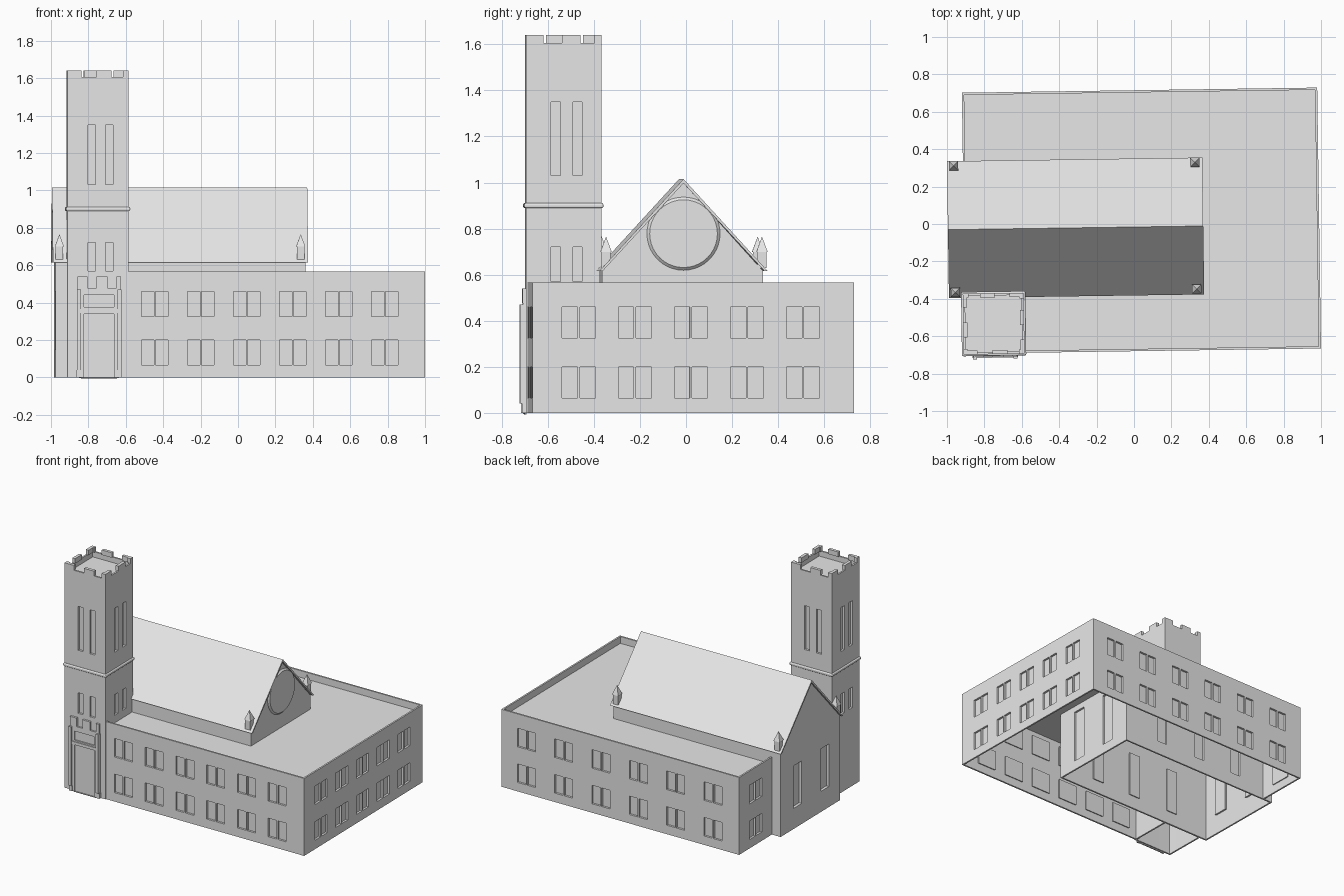
import bpy, bmesh, math
from mathutils import Vector, Matrix

cube = bpy.data.objects.get("Cube")
if cube:
    bpy.data.objects.remove(cube, do_unlink=True)

TURN = 0.0145      # whole building stands slightly turned on its plot

stone = bpy.data.materials.new("pale_grey_stone")
stone.use_nodes = True
GREY = (0.8, 0.8, 0.8, 1)
stone.diffuse_color = GREY
stone.node_tree.nodes["Principled BSDF"].inputs["Base Color"].default_value = GREY


def finish(name, bm):
    mesh = bpy.data.meshes.new(name)
    bm.to_mesh(mesh)
    bm.free()
    mesh.materials.append(stone)
    ob = bpy.data.objects.new(name, mesh)
    ob.rotation_euler.z = TURN
    bpy.context.collection.objects.link(ob)
    return ob


def box(name, x0, x1, y0, y1, z0, z1):
    bm = bmesh.new()
    bmesh.ops.create_cube(bm, size=1)
    for v in bm.verts:
        v.co = ((x0 + x1) / 2 + v.co.x * (x1 - x0),
                (y0 + y1) / 2 + v.co.y * (y1 - y0),
                (z0 + z1) / 2 + v.co.z * (z1 - z0))
    return finish(name, bm)


def prism(name, profile, x0, x1):
    """Extrude a (y, z) profile along x."""
    bm = bmesh.new()
    face = bm.faces.new([bm.verts.new((x0, y, z)) for y, z in profile])
    ext = bmesh.ops.extrude_face_region(bm, geom=[face])["geom"]
    bmesh.ops.translate(bm, vec=(x1 - x0, 0, 0),
                        verts=[g for g in ext if isinstance(g, bmesh.types.BMVert)])
    bmesh.ops.recalc_face_normals(bm, faces=bm.faces)
    return finish(name, bm)


def wall(name, start, end, z0, z1, windows, depth=0.015):
    """Upright wall with recessed windows (u0, u1, z0, z1); outside is right of start-end."""
    a, b = Vector((*start, 0)), Vector((*end, 0))
    d = (b - a).normalized()
    out = d.cross(Vector((0, 0, 1)))
    us = sorted({0, (b - a).length, *(w for win in windows for w in win[:2])})
    zs = sorted({z0, z1, *(w for win in windows for w in win[2:])})
    bm = bmesh.new()
    grid = [[bm.verts.new(a + d * u + Vector((0, 0, z))) for z in zs] for u in us]
    panes = []
    for i in range(len(us) - 1):
        for j in range(len(zs) - 1):
            f = bm.faces.new((grid[i][j], grid[i + 1][j], grid[i + 1][j + 1], grid[i][j + 1]))
            cu, cz = (us[i] + us[i + 1]) / 2, (zs[j] + zs[j + 1]) / 2
            if any(w[0] < cu < w[1] and w[2] < cz < w[3] for w in windows):
                panes.append(f)
    # push the panes into the wall
    pushed = bmesh.ops.extrude_discrete_faces(bm, faces=panes)["faces"]
    bmesh.ops.translate(bm, vec=-out * depth, verts=[v for f in pushed for v in f.verts])
    ob = finish(name, bm)
    thick = ob.modifiers.new("thickness", 'SOLIDIFY')
    thick.thickness = 0.012
    thick.offset = -1
    return ob


def pairs(centres, rows=((0.065, 0.2), (0.325, 0.46))):
    return [(c + s, c + s + 0.067, lo, hi)
            for c in centres for s in (-0.072, 0.005) for lo, hi in rows]


def lancets(centres, lo, hi, width):
    return [(c - width / 2, c + width / 2, lo, hi) for c in centres]


# Two-storey hall, its walls rising past the roof as a parapet
L, R, F, B, TOP, DECK = -0.91, 0.99, -0.68, 0.715, 0.565, 0.515
CL, CR, CF, CB, EAVE = -0.98, 0.355, -0.37, 0.33, 0.615
wall("hall_front_wall", (-0.61, F), (R, F), 0, TOP, pairs([0.155 + 0.246 * i for i in range(6)]))
wall("hall_side_wall", (R, F), (R, B), 0, TOP, pairs([0.2 + 0.2435 * i for i in range(5)]))
wall("hall_back_wall", (R, B), (L, B), 0, TOP, pairs([0.2 + 0.298 * i for i in range(6)]))
wall("hall_end_wall", (L, B), (L, CB), 0, TOP, pairs([0.195]))
box("hall_roof_back", L + 0.01, R - 0.01, CB - 0.01, B - 0.01, DECK - 0.01, DECK)
box("hall_roof_front", -0.61, R - 0.01, F + 0.01, CF + 0.01, DECK - 0.01, DECK)
box("hall_roof_side", CR - 0.01, R - 0.01, CF + 0.01, CB - 0.01, DECK - 0.01, DECK)

# Church nave
nave_side = lancets([0.33, 0.67, 1.0], 0.1, 0.42, 0.08)
wall("nave_front_wall", (CL, CF), (CR, CF), 0, EAVE, nave_side)
wall("nave_back_wall", (CR, CB), (CL, CB), 0, EAVE, nave_side)
wall("nave_inner_end", (CR, CF), (CR, CB), 0, EAVE, lancets([0.2, 0.5], 0.07, 0.46, 0.1))
wall("nave_outer_end", (CL, CB), (CL, CF), 0, EAVE, lancets([0.2, 0.52], 0.15, 0.46, 0.095), 0.02)
RIDGE_Y, RIDGE = -0.016, 1.015
prism("gable_attic", [(CF, EAVE), (CB, EAVE), (RIDGE_Y, RIDGE - 0.016)], CL, CR)
prism("nave_roof", [(RIDGE_Y - 0.366, EAVE), (RIDGE_Y, RIDGE), (RIDGE_Y + 0.366, EAVE),
                    (RIDGE_Y + 0.352, EAVE), (RIDGE_Y, RIDGE - 0.018), (RIDGE_Y - 0.352, EAVE)],
      -0.995, 0.37)

# Round blind window on the inner gable
bm = bmesh.new()
bmesh.ops.create_cone(bm, cap_ends=True, segments=40, radius1=0.16, radius2=0.147, depth=0.012)
for v in bm.verts:
    x, y, z = v.co
    v.co = (CR + 0.005 + z, RIDGE_Y + x, 0.778 + y)
bmesh.ops.recalc_face_normals(bm, faces=bm.faces)
finish("round_window", bm)

# Corner pinnacles
for i, x in enumerate((-0.96, 0.33)):
    for j, y in enumerate((-0.352, 0.325)):
        tag = ("outer", "inner")[i] + "_" + ("front", "back")[j]
        box("pinnacle_shaft_" + tag, x - 0.02, x + 0.02, y - 0.02, y + 0.02, 0.63, 0.7)
        bm = bmesh.new()
        bmesh.ops.create_cone(bm, cap_ends=True, segments=4, radius1=0.035, radius2=0, depth=0.067,
                              matrix=Matrix.Translation((x, y, 0.732))
                              @ Matrix.Rotation(math.pi / 4, 4, 'Z'))
        finish("pinnacle_cap_" + tag, bm)

# Bell tower
TX, TY, H, CREN, CROWN = -0.758, -0.522, 0.163, 1.605, 1.64
corners = [(TX - H, TY - H), (TX + H, TY - H), (TX + H, TY + H), (TX - H, TY + H)]
slots = lancets([0.128, 0.222], 1.03, 1.35, 0.04) + lancets([0.128, 0.222], 0.57, 0.72, 0.04)
for k, side in enumerate(("front", "inner", "back", "outer")):
    a, b = Vector(corners[k]), Vector(corners[(k + 1) % 4])
    wall("tower_wall_" + side, a, b, 0, CREN, slots)
    d = (b - a).normalized()
    inward = Vector((-d.y, d.x))
    # battlements repeat around the four sides
    for n, (u0, u1) in enumerate(((0, 0.075), (0.155, 0.235), (0.296, 2 * H))):
        p, q = a + d * u0, a + d * u1 + inward * 0.022
        box(f"merlon_{side}_{n}", min(p.x, q.x), max(p.x, q.x),
            min(p.y, q.y), max(p.y, q.y), CREN - 0.001, CROWN)
box("tower_roof", TX - H + 0.01, TX + H - 0.01, TY - H + 0.01, TY + H - 0.01, 1.555, 1.565)

# Rounded string course on the tower
course = box("tower_string_course", TX - H - 0.009, TX + H + 0.009,
             TY - H - 0.009, TY + H + 0.009, 0.889, 0.911)
bev = course.modifiers.new("rounding", 'BEVEL')
bev.width, bev.segments = 0.008, 3

# Entrance porch against the tower
PX0, PX1, PF = -0.868, -0.637, -0.685
door = [(0.035, 0.195, 0.0, 0.34), (0.035, 0.195, 0.375, 0.44)]
wall("porch_face", (PX0, PF - 0.013), (PX1, PF - 0.013), 0, 0.477, door, 0.009)
box("porch_side_outer", PX0, PX0 + 0.012, PF - 0.012, PF, 0, 0.477)
box("porch_side_inner", PX1 - 0.012, PX1, PF - 0.012, PF, 0, 0.477)
for n, (x0, x1) in enumerate(((PX0, -0.815), (-0.767, -0.708), (-0.66, PX1))):
    box(f"porch_merlon_{n}", x0, x1, PF - 0.015, PF, 0.477, 0.54)
for tag, x in (("outer", PX0 + 0.007), ("inner", PX1 - 0.007)):
    box("porch_post_" + tag, x - 0.01, x + 0.01, PF - 0.026, PF, 0.04, 0.47)
    box("porch_post_foot_" + tag, x - 0.013, x + 0.013, PF - 0.018, PF, 0, 0.04)
box("porch_lintel", PX0 + 0.01, PX1 - 0.01, PF - 0.019, PF - 0.01, 0.345, 0.365)
